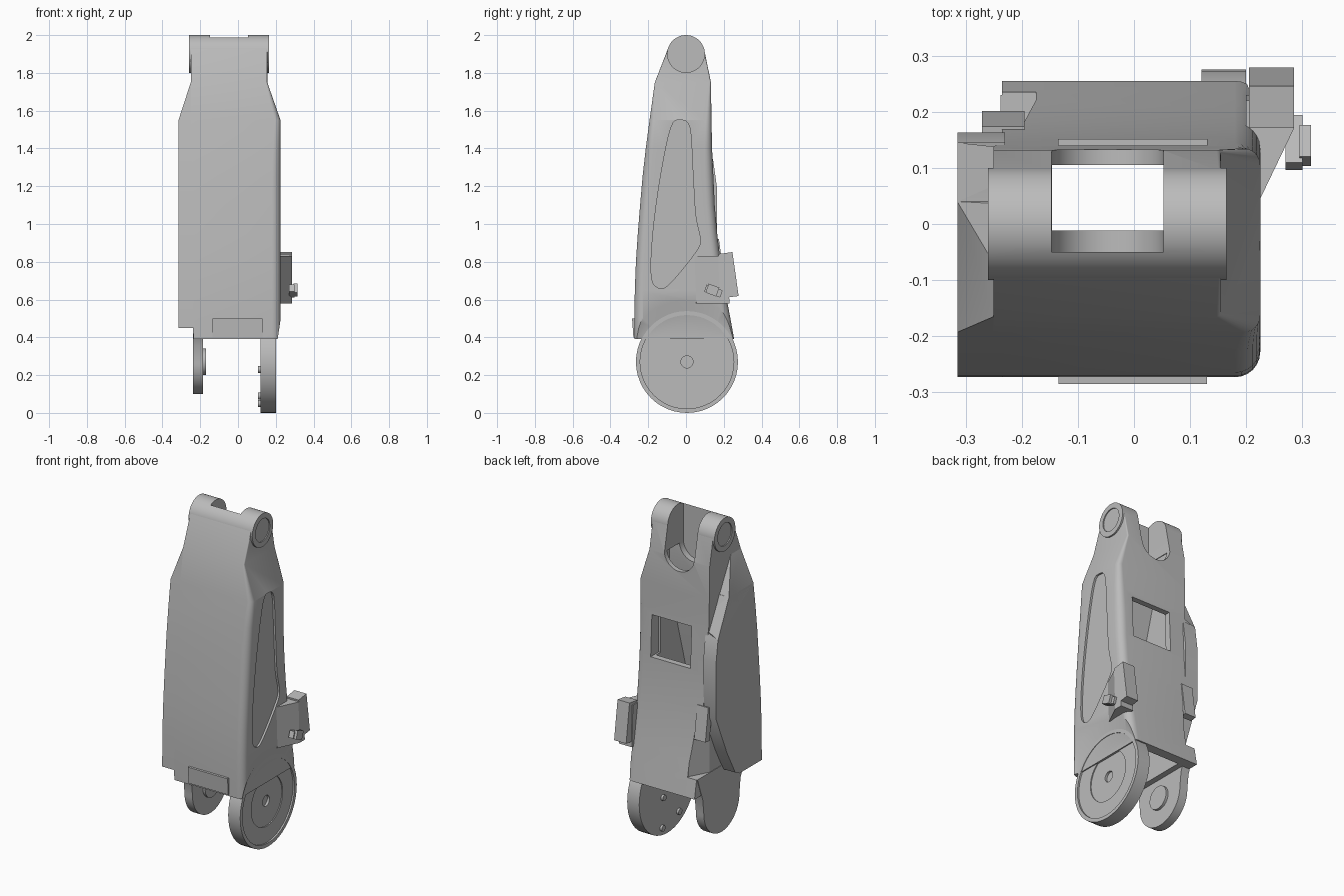
import bpy, bmesh, math
from mathutils import Vector, Matrix

if "Cube" in bpy.data.objects:
    bpy.data.objects.remove(bpy.data.objects["Cube"], do_unlink=True)

grey = bpy.data.materials.new("cast grey")
grey.use_nodes = True
grey.diffuse_color = (0.5, 0.5, 0.5, 1)
grey.node_tree.nodes["Principled BSDF"].inputs["Base Color"].default_value = (0.5, 0.5, 0.5, 1)


def finish(name, bm):
    bmesh.ops.recalc_face_normals(bm, faces=bm.faces)
    mesh = bpy.data.meshes.new(name)
    bm.to_mesh(mesh)
    bm.free()
    mesh.materials.append(grey)
    ob = bpy.data.objects.new(name, mesh)
    bpy.context.collection.objects.link(ob)
    return ob


def prism(name, pts, a, b, axis="X"):
    """Extrude a 2D outline along an axis: X uses (y, z), Y uses (x, z), Z uses (x, y)."""
    place = {"X": lambda p, d: (d, p[0], p[1]),
             "Y": lambda p, d: (p[0], d, p[1]),
             "Z": lambda p, d: (p[0], p[1], d)}[axis]
    bm = bmesh.new()
    rings = [[bm.verts.new(place(p, d)) for p in pts] for d in (a, b)]
    for r in rings:
        bm.faces.new(r)
    n = len(pts)
    for i in range(n):
        j = (i + 1) % n
        bm.faces.new((rings[0][i], rings[0][j], rings[1][j], rings[1][i]))
    return finish(name, bm)


def hull(name, pts):
    bm = bmesh.new()
    for p in pts:
        bm.verts.new(p)
    bmesh.ops.convex_hull(bm, input=bm.verts)
    return finish(name, bm)


def arc(cy, cz, r, start=0, end=360, n=48):
    full = end - start == 360
    return [(cy + r * math.cos(math.radians(start + (end - start) * i / n)),
             cz + r * math.sin(math.radians(start + (end - start) * i / n)))
            for i in range(n if full else n + 1)]


def disc(name, cy, cz, r, a, b, r2=None):
    if r2 is None:
        return prism(name, arc(cy, cz, r), a, b)
    return hull(name, [(a, *p) for p in arc(cy, cz, r)] + [(b, *p) for p in arc(cy, cz, r2)])


def box(name, center, size, tilt=0):
    bm = bmesh.new()
    bmesh.ops.create_cube(bm, size=1, matrix=Matrix.Translation(center)
                          @ Matrix.Rotation(math.radians(tilt), 4, "X")
                          @ Matrix.Diagonal((*size, 1)))
    return finish(name, bm)


def cut(ob, *cutters):
    for c in cutters:
        mod = ob.modifiers.new("cut", "BOOLEAN")
        mod.operation, mod.solver, mod.object = "DIFFERENCE", "EXACT", c
    bpy.context.view_layer.update()
    mesh = bpy.data.meshes.new_from_object(ob.evaluated_get(bpy.context.evaluated_depsgraph_get()))
    ob.modifiers.clear()
    ob.data = mesh


def smooth_outline(pts, steps=4):
    """Closed Catmull-Rom outline through a few points."""
    out = []
    n = len(pts)
    for i in range(n):
        p = [Vector(pts[(i + k) % n]) for k in (-1, 0, 1, 2)]
        for s in range(steps):
            t = s / steps
            out.append(tuple(0.5 * (2 * p[1] + (p[2] - p[0]) * t
                       + (2 * p[0] - 5 * p[1] + 4 * p[2] - p[3]) * t * t
                       + (3 * p[1] - p[0] - 3 * p[2] + p[3]) * t ** 3)))
    return out


# Main casting: stacked sections (z, front y, back y, left x, right x, corner radius)
sections = [(0.39, -0.272, 0.255, -0.235, 0.225, 0.045), (0.5, -0.273, 0.235, -0.235, 0.225, 0.045),
            (0.65, -0.271, 0.207, -0.235, 0.225, 0.045), (0.8, -0.265, 0.183, -0.235, 0.225, 0.045),
            (0.95, -0.255, 0.165, -0.235, 0.225, 0.045), (1.1, -0.243, 0.152, -0.235, 0.225, 0.045),
            (1.25, -0.230, 0.145, -0.237, 0.225, 0.045), (1.4, -0.213, 0.138, -0.25, 0.225, 0.04),
            (1.55, -0.193, 0.135, -0.25, 0.225, 0.03), (1.75, -0.165, 0.132, -0.25, 0.155, 0.008),
            (1.93, -0.095, 0.095, -0.25, 0.155, 0.004)]
bm = bmesh.new()
rings = []
for z, yf, yb, xl, xr, r in sections:
    outline = [(xl, yb), (xl, yf)] + arc(xr - r, yf + r, r, -90, 0, 6) + arc(xr - r, yb - r, r, 0, 90, 6)
    rings.append([bm.verts.new((x, y, z)) for x, y in outline])
for lo, hi in zip(rings, rings[1:]):
    for i in range(len(lo)):
        j = (i + 1) % len(lo)
        bm.faces.new((lo[i], lo[j], hi[j], hi[i]))
bm.faces.new(rings[0])
bm.faces.new(rings[-1])
body = finish("main_casting", bm)

# Top knuckle
knuckle = disc("top_knuckle", 0, 1.9, 0.1, -0.25, 0.155)

# Cutters for slot, cavity, window, side pocket, wheel clearance, corner chamfer
slot = prism("slot_cutter", [(0.053, 2.1), (-0.147, 2.1)] + arc(-0.047, 1.77, 0.1, 180, 360, 24),
             -0.05, 0.4, "Y")
cavity = prism("cavity_cutter", [(-0.012, 1.76), (0.105, 1.76), (0.105, 1.2), (0.2, 0.35),
                                 (-0.22, 0.35), (-0.18, 0.9), (-0.012, 1.5)], -0.15, 0.119)
window = box("window_cutter", (-0.0025, 0.2, 1.24), (0.265, 0.25, 0.25))
pocket = prism("pocket_cutter", smooth_outline(
    [(-0.03, 1.55), (0.02, 1.51), (0.035, 1.3), (0.05, 1.05), (0.075, 0.92), (0.05, 0.85),
     (-0.08, 0.69), (-0.14, 0.66), (-0.183, 0.72), (-0.175, 0.95), (-0.135, 1.25), (-0.08, 1.51)]),
    0.213, 0.3)
clearance = disc("clearance_cutter", 0.005, 0.27, 0.262, 0.197, 0.235, 0.35)
chamfer = prism("chamfer_cutter", [(-0.175, 0.3), (-0.175, 0.22), (-0.24, 0.1), (-0.3, 0.1), (-0.3, 0.3)],
                0.5, 0.86, "Z")
cut(body, slot, cavity, window, pocket, clearance, chamfer)
cut(knuckle, slot)

# Ringed caps at both ends of the knuckle
for side, a, b, c in (("right", 0.155, 0.165, 0.159), ("left", -0.26, -0.25, -0.254)):
    cap = disc(side + "_knuckle_cap", 0, 1.9, 0.1, a, b)
    recess = disc("recess_cutter", 0, 1.9, 0.068, c, c + (0.05 if c > 0 else -0.05))
    cut(cap, recess)
    bpy.data.objects.remove(recess, do_unlink=True)

# Large pivot wheel on the right with stepped face
wheel = disc("pivot_wheel", 0.005, 0.27, 0.27, 0.12, 0.2)
steps = [disc("wheel_cutter", 0.005, 0.27, r, d, 0.3) for r, d in ((0.248, 0.19), (0.15, 0.184), (0.032, 0.17))]
cut(wheel, *steps)
for i, (y, z) in enumerate(((0.05, 0.23), (-0.1, 0.09), (0.06, 0.05))):
    disc("wheel_pin_%d" % (i + 1), y, z, 0.018, 0.107, 0.125)

for c in [slot, cavity, window, pocket, clearance, chamfer] + steps:
    bpy.data.objects.remove(c, do_unlink=True)

# Small pivot lug on the left with inner boss
prism("pivot_lug", arc(0, 0.27, 0.17, -180, 0, 32)
      + [(0.18, 0.36), (0.23, 0.5), (-0.265, 0.5), (-0.265, 0.42), (-0.2, 0.4), (-0.18, 0.36)], -0.238, -0.185)
disc("lug_boss", 0, 0.27, 0.07, -0.19, -0.17)

# Left side housing and its sloping shoulder
prism("side_housing", [(-0.193, 1.55), (0.04, 1.55), (0.145, 1.33), (0.163, 1.2), (0.163, 0.86),
                       (0.06, 0.62), (-0.02, 0.47), (-0.06, 0.45), (-0.273, 0.45), (-0.271, 0.65),
                       (-0.265, 0.8), (-0.255, 0.95), (-0.243, 1.1), (-0.23, 1.25), (-0.213, 1.4)],
      -0.315, -0.23)
hull("housing_shoulder", [(-0.315, -0.193, 1.55), (-0.315, 0.04, 1.55), (-0.315, 0.145, 1.33),
                          (-0.25, -0.165, 1.75), (-0.25, -0.07, 1.75), (-0.25, 0.138, 1.36),
                          (-0.24, -0.193, 1.55), (-0.24, 0.13, 1.34)])
box("rear_clip", (-0.233, 0.168, 0.82), (0.075, 0.04, 0.2), 8)

# Front lip between the pivots
box("front_lip", (-0.0025, -0.272, 0.45), (0.265, 0.02, 0.1), 4)

# Right bracket: gusset, block and plug
hull("bracket_gusset", [(x, y + dy, z) for z, dy in ((0.58, 0), (0.83, -0.01))
                        for x, y in ((0.2, 0.05), (0.225, 0.055), (0.285, 0.18), (0.285, 0.23), (0.2, 0.23))])
box("bracket_block", (0.245, 0.225, 0.73), (0.08, 0.075, 0.235), 8)
box("plug_base", (0.285, 0.145, 0.645), (0.03, 0.09, 0.04), -20)
box("plug_tip", (0.305, 0.14, 0.65), (0.02, 0.06, 0.05), -20)

# Smooth curved surfaces, keep edges sharp
for ob in bpy.context.view_layer.objects:
    ob.select_set(ob.type == "MESH" and grey.name in ob.data.materials)
bpy.context.view_layer.objects.active = body
bpy.ops.object.shade_smooth_by_angle(angle=math.radians(25))
